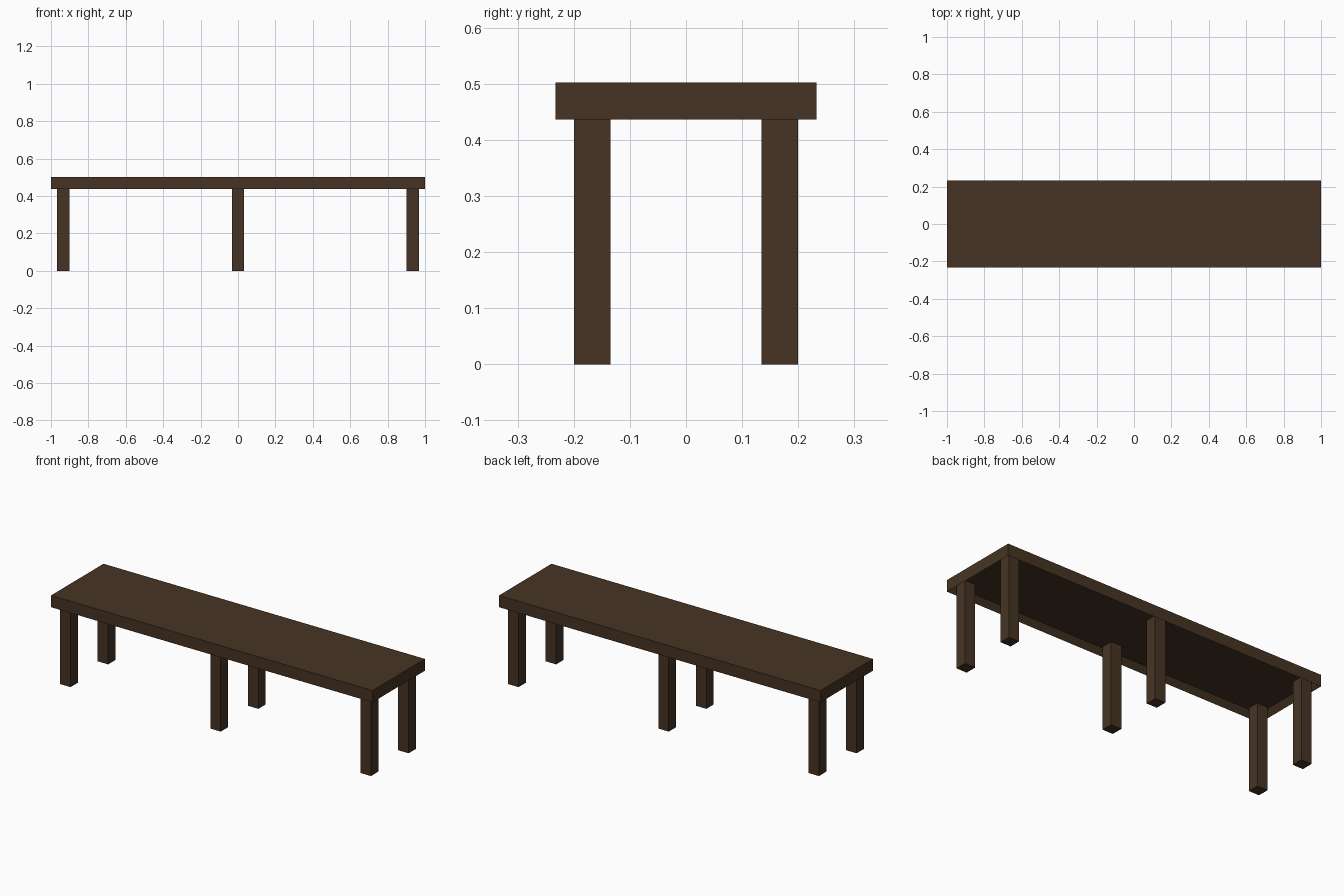
import bpy

if "Cube" in bpy.data.objects:
    bpy.data.objects.remove(bpy.data.objects["Cube"])

# Single dark wood colour
wood = bpy.data.materials.new("dark_brown_wood")
wood.diffuse_color = (0.061, 0.034, 0.017, 1)
wood.use_nodes = True
wood.node_tree.nodes["Principled BSDF"].inputs["Base Color"].default_value = wood.diffuse_color


def box(name, x0, x1, y0, y1, z0, z1):
    """Axis-aligned box between the given limits."""
    bpy.ops.mesh.primitive_cube_add(size=1)
    ob = bpy.context.object
    ob.name = name
    for v in ob.data.vertices:
        v.co = (x1 if v.co.x > 0 else x0,
                y1 if v.co.y > 0 else y0,
                z1 if v.co.z > 0 else z0)
    ob.data.materials.append(wood)
    return ob


L, W = 1.0, 0.233            # half length and half width
TOP, SLAB, RIM = 0.502, 0.469, 0.436
T, LEG = 0.033, 0.065        # rim thickness, leg width

# Table top with a shallow hollow underneath, pushed into the bottom face
top = box("bench_top", -L, L, -W, W, RIM, TOP)
import bmesh
bm = bmesh.new()
bm.from_mesh(top.data)
bm.normal_update()
under = min(bm.faces, key=lambda f: f.normal.z)
bmesh.ops.inset_region(bm, faces=[under], thickness=T)
for v in under.verts:
    v.co.z = SLAB
bm.to_mesh(top.data)
bm.free()

# Three pairs of legs, standing inside the rim
for xname, cx in (("left", -(L - T - LEG / 2)), ("middle", 0), ("right", L - T - LEG / 2)):
    for yname, s in (("front", -1), ("back", 1)):
        cy = s * (W - T - LEG / 2)
        box(f"{yname}_{xname}_leg", cx - LEG / 2, cx + LEG / 2,
            cy - LEG / 2, cy + LEG / 2, 0, SLAB)
